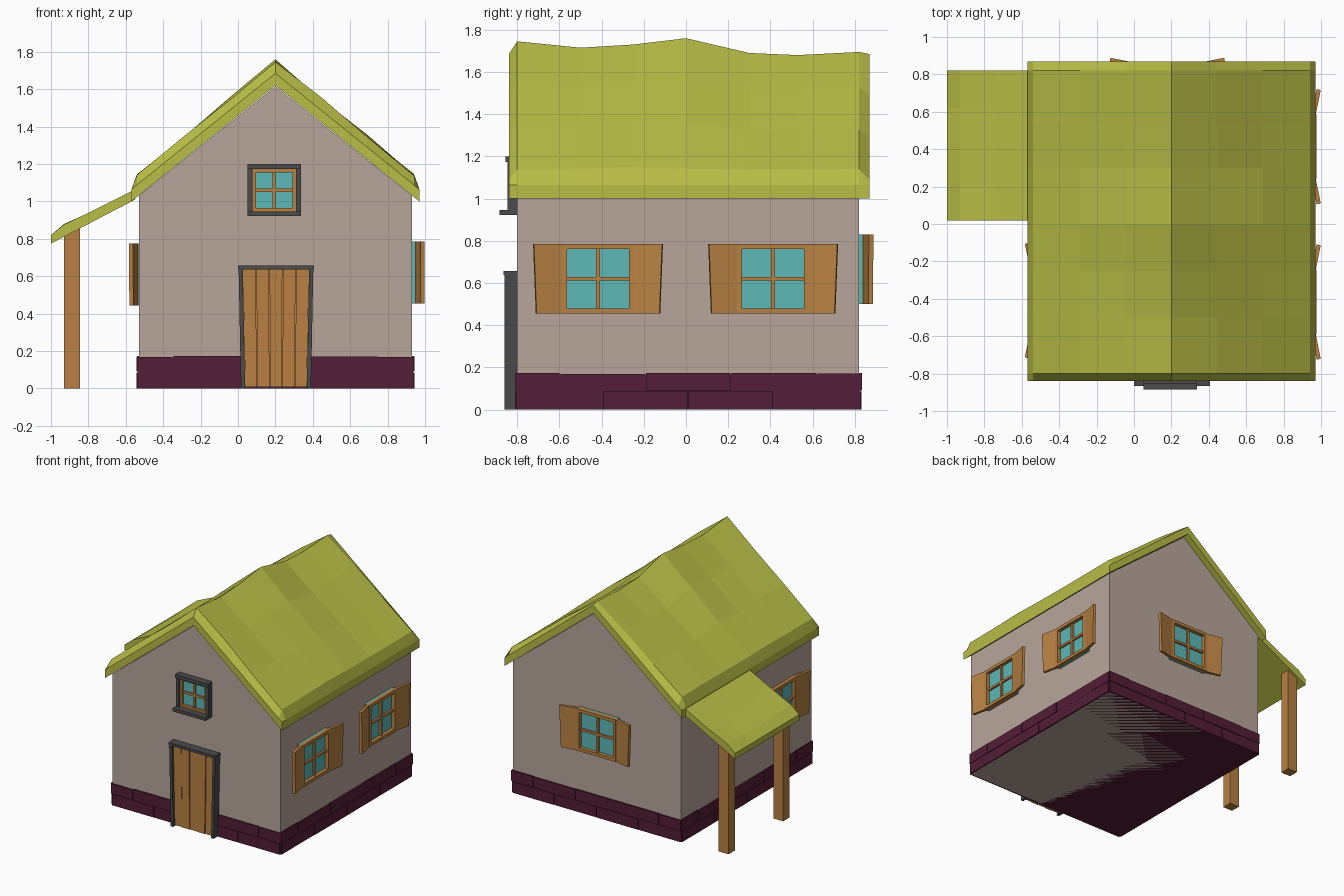
import bpy, bmesh, random
from math import pi, cos, sin
from mathutils import Matrix, Vector

if "Cube" in bpy.data.objects:
    bpy.data.objects.remove(bpy.data.objects["Cube"])

random.seed(4)


def material(name, rgb):
    m = bpy.data.materials.new(name)
    m.diffuse_color = (*rgb, 1)
    m.use_nodes = True
    m.node_tree.nodes["Principled BSDF"].inputs["Base Color"].default_value = m.diffuse_color
    return m


ROOF = material("moss_green", (0.48, 0.51, 0.06))
WALL = material("plaster", (0.48, 0.38, 0.33))
STONE = material("plum_stone", (0.09, 0.013, 0.038))
WOOD = material("warm_wood", (0.48, 0.22, 0.055))
GLASS = material("teal_glass", (0.11, 0.48, 0.48))
DARK = material("dark_frame", (0.07, 0.07, 0.07))


def finish(name, bm, mat):
    bmesh.ops.recalc_face_normals(bm, faces=bm.faces)
    me = bpy.data.meshes.new(name)
    bm.to_mesh(me)
    bm.free()
    me.materials.append(mat)
    ob = bpy.data.objects.new(name, me)
    bpy.context.collection.objects.link(ob)
    return ob


def plate(name, pts, d0, d1, mat, M=Matrix()):
    """Polygon in (along, up), extruded outward (local -y) from d0 to d1."""
    bm = bmesh.new()
    a = [bm.verts.new(M @ Vector((u, -d0, z))) for u, z in pts]
    b = [bm.verts.new(M @ Vector((u, -d1, z))) for u, z in pts]
    bm.faces.new(a)
    bm.faces.new(b)
    n = len(pts)
    for i in range(n):
        bm.faces.new((a[i], a[(i + 1) % n], b[(i + 1) % n], b[i]))
    return finish(name, bm, mat)


def rect(u0, u1, z0, z1):
    return [(u0, z0), (u1, z0), (u1, z1), (u0, z1)]


def side(x, y, z, angle):
    return Matrix.Translation((x, y, z)) @ Matrix.Rotation(angle, 4, 'Z')


def slab(name, xs, ys, top, bottom, mat):
    """Closed sheet with separate top and bottom height functions."""
    bm = bmesh.new()
    nx, ny = len(xs), len(ys)
    T = [[bm.verts.new((x, y, top(i, j))) for j, y in enumerate(ys)] for i, x in enumerate(xs)]
    B = [[bm.verts.new((x, y, bottom(x))) for y in ys] for x in xs]
    for i in range(nx - 1):
        for j in range(ny - 1):
            for G in (T, B):
                bm.faces.new((G[i][j], G[i + 1][j], G[i + 1][j + 1], G[i][j + 1]))
    for i in range(nx - 1):
        for j in (0, ny - 1):
            bm.faces.new((T[i][j], T[i + 1][j], B[i + 1][j], B[i][j]))
    for j in range(ny - 1):
        for i in (0, nx - 1):
            bm.faces.new((T[i][j], T[i][j + 1], B[i][j + 1], B[i][j]))
    return finish(name, bm, mat)


# House body with gables
plate("house_body", [(-0.53, 0), (0.93, 0), (0.93, 1.03), (0.2, 1.615), (-0.53, 1.03)],
      -0.82, 0.80, WALL)

# Stone footing: two staggered courses on every wall
plate("footing_core", rect(-0.534, 0.936, 0, 0.165), -0.826, 0.805, STONE)
walls = {"front": (side(0.2, -0.80, 0, 0), 0.73), "right": (side(0.93, 0.01, 0, pi / 2), 0.81),
         "back": (side(0.2, 0.82, 0, pi), 0.73), "left": (side(-0.53, 0.01, 0, -pi / 2), 0.81)}
for wall, (M, half) in walls.items():
    for row in range(2):
        step = half / 2
        seams = [-half + step * (k + 0.5 * row) for k in range(0 if row == 0 else -1, 5)]
        for k, s in enumerate(seams):
            u0, u1 = max(s, -half - 0.008), min(s + step, half + 0.008)
            if u1 - u0 < 0.05:
                continue
            z0, z1 = (0, 0.086) if row == 0 else (0.09, 0.17 + random.uniform(-0.003, 0.004))
            plate(f"{wall}_stone_{row}_{k}", rect(u0 + 0.002, u1 - 0.002, z0, z1),
                  0, random.uniform(0.009, 0.014), STONE, M)

# Main thatched roof, sagging ridge and uneven surface
ds = [-0.77, -0.74, -0.49, -0.24, 0, 0.24, 0.49, 0.74, 0.77]
xs = [0.2 + d for d in ds]
ys = [-0.84, -0.80, -0.5, -0.25, 0.0, 0.3, 0.53, 0.82, 0.87]
ridge = [0, 1.745, 1.715, 1.73, 1.76, 1.69, 1.68, 1.695, 0]


def roof_under(x):
    return 1.62 - 0.805 * abs(x - 0.2)


def roof_top(i, j):
    z = roof_under(xs[i])
    if i in (0, 8) or j in (0, 8):
        return z + 0.065
    t = abs(ds[i]) / 0.74
    jitter = 0 if i == 4 else random.uniform(-0.012, 0.016)
    return z + (ridge[j] - 1.62) * (1 - t) + 0.118 * t + jitter * (1 - 0.6 * t)


slab("main_roof", xs, ys, roof_top, roof_under, ROOF)

# Lean-to roof on two posts
lx = [-1.0, -0.93, -0.75, -0.55]
ly = [0.02, 0.22, 0.43, 0.62, 0.82]
lz = [0.82, 0.872, 0.965, 1.065]
slab("lean_to_roof", lx, ly, lambda i, j: lz[i] + (random.uniform(-0.008, 0.008) if 0 < i < 3 else 0),
     lambda x: 0.775 + 0.523 * (x + 1), ROOF)
for k, y in enumerate((0.04, 0.72)):
    plate(f"lean_to_post_{k}", [(-0.93, 0), (-0.845, 0), (-0.845, 0.865), (-0.93, 0.82)],
          -y - 0.08, -y, WOOD)


def sash(name, hu, z0, z1, bar, d, M):
    """Glass, four border bars and a cross."""
    plate(name + "_glass", rect(-hu, hu, z0, z1), 0, d * 0.35, GLASS, M)
    zm, m = (z0 + z1) / 2, 0.009
    parts = {"left": rect(-hu, -hu + bar, z0, z1), "right": rect(hu - bar, hu, z0, z1),
             "sill": rect(-hu, hu, z0, z0 + bar), "head": rect(-hu, hu, z1 - bar, z1)}
    for part, r in parts.items():
        plate(f"{name}_{part}", r, 0, d, WOOD, M)
    plate(name + "_upright", rect(-m, m, z0, z1), 0, d * 0.7, WOOD, M)
    plate(name + "_crossbar", rect(-hu, hu, zm - m, zm + m), 0, d * 0.7, WOOD, M)


# Shuttered windows, shutters swung slightly off the wall
def shuttered_window(name, M):
    sash(name, 0.172, -0.165, 0.165, 0.025, 0.045, M)
    for tag, s in (("left", -1), ("right", 1)):
        H = M @ Matrix.Translation((s * 0.165, -0.022, 0)) @ Matrix.Rotation(-s * 0.2, 4, 'Z')
        shape = [(0, -0.165), (s * 0.132, -0.165), (s * 0.145, 0.165), (0, 0.165)]
        plate(f"{name}_{tag}_shutter", shape, -0.004, 0.018, WOOD, H)


for name, M in {"right_front_window": side(0.93, -0.417, 0.62, pi / 2),
                "right_rear_window": side(0.93, 0.413, 0.62, pi / 2),
                "back_window": side(0.178, 0.82, 0.665, pi),
                "left_window": side(-0.515, -0.41, 0.61, -pi / 2)}.items():
    shuttered_window(name, M)

# Attic window with dark surround and sill
F = side(0.193, -0.80, 0, 0)
sash("attic_window", 0.118, 0.945, 1.175, 0.02, 0.03, F)
for part, r, d in (("left", rect(-0.143, -0.116, 0.93, 1.2), 0.045),
                   ("right", rect(0.116, 0.143, 0.93, 1.2), 0.045),
                   ("head", rect(-0.143, 0.143, 1.173, 1.2), 0.055),
                   ("sill", rect(-0.143, 0.143, 0.922, 0.947), 0.085)):
    plate(f"attic_surround_{part}", r, 0, d, DARK, F)

# Plank door with a tapered dark frame
F = side(0.203, -0.80, 0, 0)
for tag, s in (("left", -1), ("right", 1)):
    plate(f"door_jamb_{tag}", [(s * 0.165, 0), (s * 0.187, 0), (s * 0.2, 0.655), (s * 0.178, 0.655)],
          0, 0.06, DARK, F)
plate("door_lintel", rect(-0.203, 0.203, 0.637, 0.657), 0, 0.066, DARK, F)
plate("door_backing", [(-0.168, 0.01), (0.168, 0.01), (0.18, 0.64), (-0.18, 0.64)], 0, 0.03, WOOD, F)
for k in range(5):
    a, b = k / 2.5 - 1, (k + 1) / 2.5 - 1
    g = 0.002
    plate(f"door_plank_{k}", [(a * 0.166 + g, 0.008), (b * 0.166 - g, 0.008),
                              (b * 0.179 - g, 0.64), (a * 0.179 + g, 0.64)],
          0.02, 0.04 + 0.004 * (k % 2), WOOD, F)
